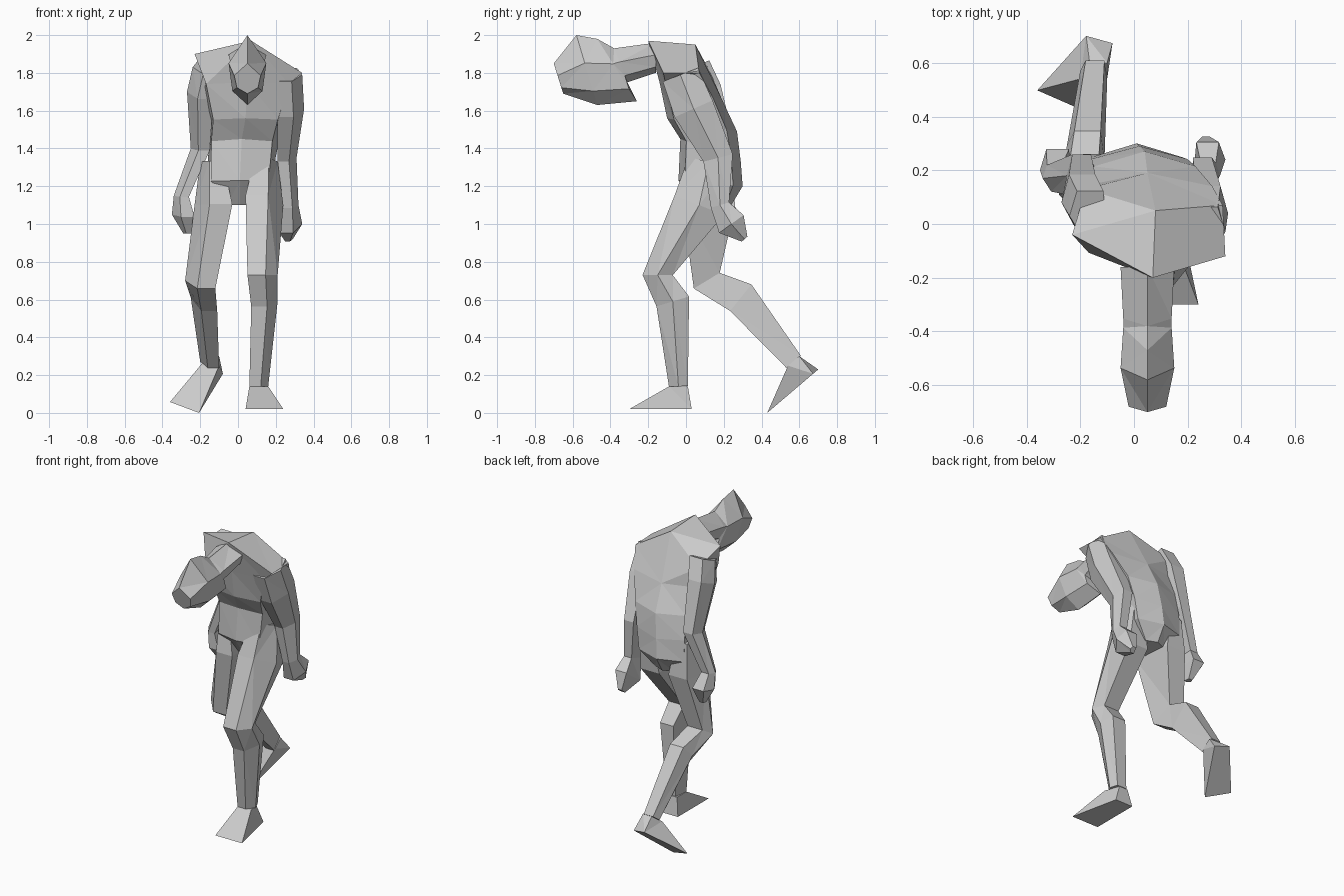
import bpy
import bmesh
from math import copysign
from mathutils import Vector

default_cube = bpy.data.objects.get("Cube")
if default_cube:
    bpy.data.objects.remove(default_cube, do_unlink=True)

# Single matte grey for the whole figure
grey = bpy.data.materials.new("clay grey")
grey.use_nodes = True
grey.diffuse_color = (.6, .6, .6, 1)
shader = grey.node_tree.nodes["Principled BSDF"]
shader.inputs["Base Color"].default_value = grey.diffuse_color


def ridged(near_front, near_back):
    """Symmetric six-sided profile with a ridge at the front and the back."""
    right_side = [near_front, near_back]
    left_side = [(-across, depth) for across, depth in reversed(right_side)]
    return [(0, 0)] + right_side + [(0, 1)] + left_side


# Profiles: across runs inner to outer, depth runs front to back
TRUNK = ridged((.95, .1), (1.05, .85))
SKULL = ridged((.8, .2), (1, .6))
LIMB = [(-1, 0), (.2, 0), (1, .5), (.6, 1), (-.8, 1)]
SOLE = [(-1, 0), (1, 0), (.3, 1), (-1, 1)]
TWISTED_SOLE = [(-.1, 0), (1, .25), (-.3, 1), (-1, .9)]


def section(profile, x, half_width, front, back):
    """Span a profile between a front and a back point, each given as (y, z)."""
    front, back = Vector(front), Vector(back)
    return [(x + half_width * across, *front.lerp(back, depth))
            for across, depth in profile]


def loft(name, rings):
    """Skin a row of equal-sided rings into a closed faceted solid."""
    bm = bmesh.new()
    loops = [[bm.verts.new(point) for point in ring] for ring in rings]
    for lower, upper in zip(loops, loops[1:]):
        lower_next = lower[1:] + lower[:1]
        upper_next = upper[1:] + upper[:1]
        for corners in zip(lower, lower_next, upper_next, upper):
            bm.faces.new(corners)
    bm.faces.new(loops[0])
    bm.faces.new(loops[-1])
    # Break the bent panels into flat triangles
    bmesh.ops.triangulate(bm, faces=bm.faces[:])
    bmesh.ops.recalc_face_normals(bm, faces=bm.faces[:])
    mesh = bpy.data.meshes.new(name)
    bm.to_mesh(mesh)
    bm.free()
    mesh.materials.append(grey)
    part = bpy.data.objects.new(name, mesh)
    bpy.context.scene.collection.objects.link(part)


def limb(name, joints, girths):
    """Loft a limb along its joints, each ring square to the bend there."""
    points = [Vector(joint) for joint in joints]
    steps = [(b - a).normalized() for a, b in zip(points, points[1:])]
    rings = []
    for point, before, after, girth in zip(
            points, steps[:1] + steps, steps + steps[-1:], girths):
        half_width, half_depth = girth
        heading = before + after
        backward = Vector((-heading.z, heading.y)).normalized() * half_depth
        middle = point.yz
        outward = copysign(half_width, point.x)
        rings.append(section(LIMB, point.x, outward,
                             middle - backward, middle + backward))
    loft(name, rings)


# Hunched torso: uneven shoulder girdle, chest, ribs, waist, hips, crotch
shoulders = [(.07, -.2, 1.97), (.34, -.12, 1.8), (.33, .07, 1.8),
             (.08, .05, 1.95), (-.18, .13, 1.8), (-.23, -.04, 1.9)]
loft("torso", [
    shoulders,
    section(TRUNK, .05, .23, (-.14, 1.75), (.19, 1.66)),
    section(TRUNK, .04, .18, (-.1, 1.56), (.27, 1.49)),
    section(TRUNK, .02, .17, (-.03, 1.45), (.29, 1.33)),
    section(TRUNK, .01, .16, (-.04, 1.23), (.3, 1.2)),
    section(TRUNK, .01, .07, (.05, 1.1), (.24, 1.1))])

# Neck and forward-hanging head, from the nape to the face
middle_x = .05
loft("neck_and_head", [
    section(SKULL, middle_x, .1, (-.16, 1.8), (-.16, 1.96)),
    section(SKULL, middle_x, .09, (-.31, 1.75), (-.38, 1.93)),
    section(SKULL, middle_x, .09, (-.26, 1.65), (-.47, 1.98)),
    section(SKULL, middle_x, .1, (-.47, 1.63), (-.58, 2)),
    section(SKULL, middle_x, .07, (-.65, 1.69), (-.7, 1.85))])

# Arms: shoulder, upper arm, elbow, wrist, palm, fingertips
arm_girths = [(.07, .1), (.07, .11), (.05, .08), (.04, .05), (.06, .08), (.02, .02)]
limb("left_arm", [
    (.27, -.03, 1.79), (.28, .04, 1.61), (.26, .17, 1.35),
    (.28, .18, 1.1), (.28, .24, 1), (.27, .31, .92)], arm_girths)
limb("right_arm", [
    (-.17, .03, 1.83), (-.2, .08, 1.7), (-.2, .18, 1.4),
    (-.3, .17, 1.15), (-.29, .2, 1.05), (-.27, .2, .95)], arm_girths)

# Legs: hip, thigh, knee, calf, ankle
leg_girths = [(.06, .11), (.1, .14), (.08, .08), (.07, .09), (.05, .05)]
limb("left_leg", [
    (.15, .12, 1.33), (.14, .07, 1.1), (.13, -.15, .73),
    (.14, -.07, .59), (.11, -.04, .14)], leg_girths)
limb("right_leg", [
    (-.14, .13, 1.33), (-.13, .12, 1.1), (-.2, .11, .7),
    (-.18, .29, .61), (-.15, .57, .27)], leg_girths)

# Feet: ankle opening down to the sole, the right one pushing off its toes
loft("left_foot", [
    section(SOLE, .11, .05, (-.09, .14), (.01, .14)),
    section(SOLE, .14, .1, (-.3, .02), (.03, .02))])
loft("right_foot", [
    section(SOLE, -.15, -.05, (.54, .25), (.6, .3)),
    section(TWISTED_SOLE, -.22, -.14, (.43, 0), (.7, .23))])
